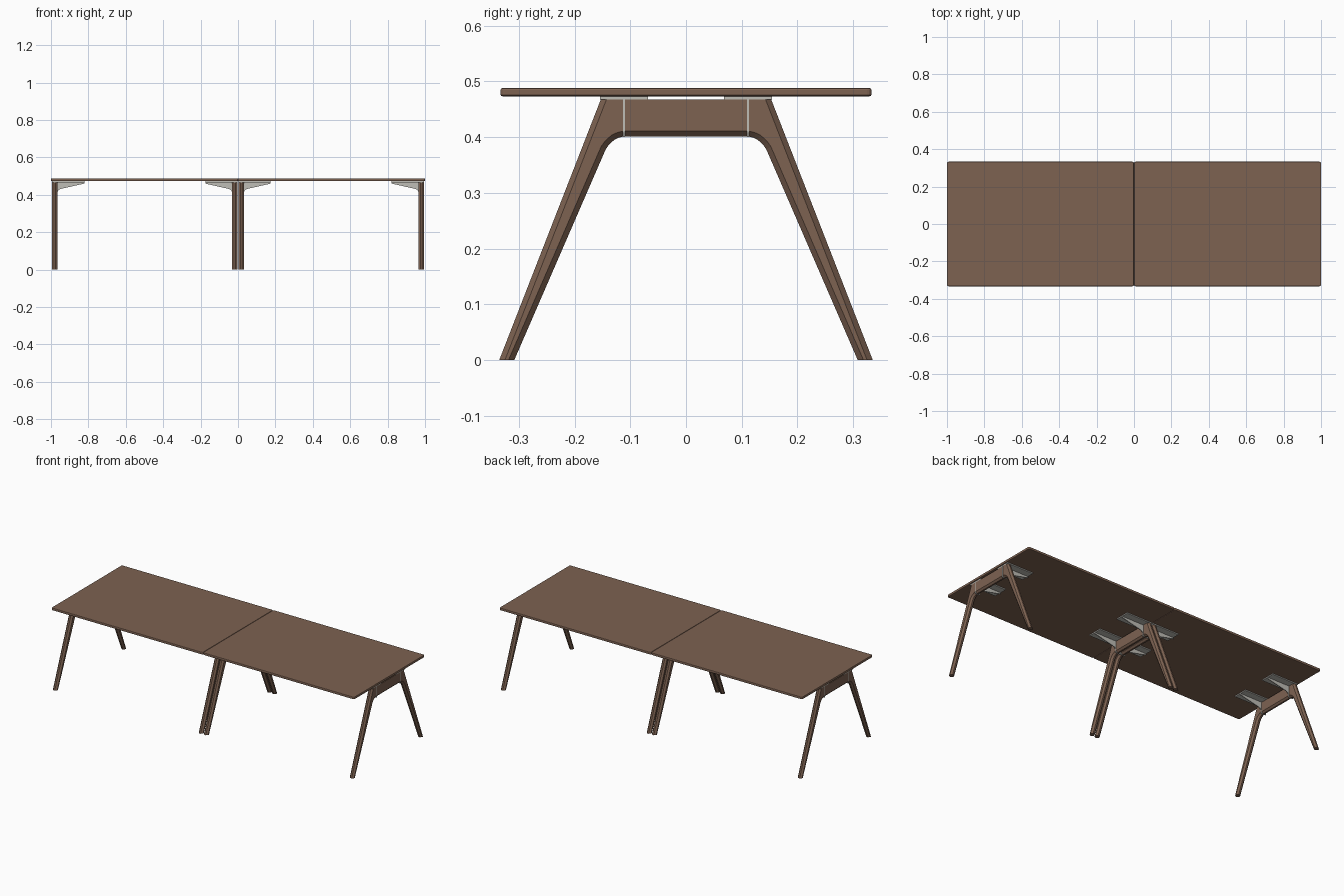
import bpy, bmesh, math

if "Cube" in bpy.data.objects:
    bpy.data.objects.remove(bpy.data.objects["Cube"])


def material(name, col):
    m = bpy.data.materials.new(name)
    m.diffuse_color = (*col, 1)
    m.use_nodes = True
    m.node_tree.nodes["Principled BSDF"].inputs["Base Color"].default_value = m.diffuse_color
    return m


WOOD = material("brown wood", (0.205, 0.122, 0.083))
METAL = material("light grey metal", (0.52, 0.51, 0.47))


def prism(bm, pts, axis, a, b):
    """Extrude a 2D outline along an axis from a to b."""
    put = {"x": lambda u, v, t: (t, u, v),
           "y": lambda u, v, t: (u, t, v),
           "z": lambda u, v, t: (u, v, t)}[axis]
    lo = [bm.verts.new(put(u, v, a)) for u, v in pts]
    hi = [bm.verts.new(put(u, v, b)) for u, v in pts]
    bm.faces.new(lo)
    bm.faces.new(hi[::-1])
    n = len(pts)
    for i in range(n):
        j = (i + 1) % n
        bm.faces.new((lo[i], lo[j], hi[j], hi[i]))
    bmesh.ops.recalc_face_normals(bm, faces=bm.faces[:])


def finish(bm, name, mat):
    me = bpy.data.meshes.new(name)
    bmesh.ops.recalc_face_normals(bm, faces=bm.faces[:])
    bm.to_mesh(me)
    bm.free()
    ob = bpy.data.objects.new(name, me)
    me.materials.append(mat)
    bpy.context.collection.objects.link(ob)
    return ob


def table_top(name, x0, x1):
    # slab with rounded corners and softened edges
    r, w = 0.008, 0.333
    pts = []
    for cx, cy, a0 in ((x1 - r, w - r, 0), (x0 + r, w - r, 90),
                       (x0 + r, r - w, 180), (x1 - r, r - w, 270)):
        for k in range(5):
            a = math.radians(a0 + 22.5 * k)
            pts.append((cx + r * math.cos(a), cy + r * math.sin(a)))
    bm = bmesh.new()
    prism(bm, pts, "z", 0.473, 0.488)
    rim = [e for e in bm.edges if abs(e.verts[0].co.z - e.verts[1].co.z) < 1e-5]
    bmesh.ops.bevel(bm, geom=rim, offset=0.004, segments=2, profile=0.5,
                    affect="EDGES")
    finish(bm, name, WOOD)


def leg_frame(name, x0, x1):
    # splayed legs and crossbar in one outline, arched inner corners
    p0, p1, p2 = (0.144, 0.378), (0.130, 0.401), (0.108, 0.401)
    arc = []
    for k in range(7):
        t = k / 6
        arc.append(tuple((1 - t) ** 2 * a + 2 * t * (1 - t) * b + t * t * c
                         for a, b, c in zip(p0, p1, p2)))
    half = [(0.153, 0.467), (0.335, 0.0), (0.308, 0.0)] + arc
    pts = half + [(-u, v) for u, v in half[::-1]]
    bm = bmesh.new()
    prism(bm, pts, "x", x0, x1)
    # chamfer the long edges, leaving feet and crossbar top square
    edges = []
    for e in bm.edges:
        a, b = e.verts[0].co, e.verts[1].co
        if abs(a.x - b.x) > 1e-5:
            continue
        if abs(a.z - b.z) < 1e-5 and (a.z < 0.01 or a.z > 0.46):
            continue
        edges.append(e)
    bmesh.ops.bevel(bm, geom=edges, offset=0.0095, segments=1, affect="EDGES",
                    clamp_overlap=True)
    finish(bm, name, WOOD)


def bracket(name, x_out, s, y):
    # plate under the top plus a tapered rib slotted through the crossbar
    X = lambda d: x_out + s * d
    bm = bmesh.new()
    a, b = sorted((y - 0.043, y + 0.043))
    prism(bm, [(X(0), 0.467), (X(0.172), 0.467), (X(0.172), 0.4735), (X(0), 0.4735)],
          "y", a, b)
    rib = [(-0.0008, 0.470), (-0.0008, 0.4), (0.0285, 0.4), (0.029, 0.414),
           (0.032, 0.422), (0.038, 0.428), (0.048, 0.432),
           (0.172, 0.460), (0.172, 0.470)]
    prism(bm, [(X(d), z) for d, z in rib], "y", y - 0.002, y + 0.002)
    finish(bm, name, METAL)


# two tables pushed together end to end
for side, s in (("left", -1), ("right", 1)):
    table_top(side + "_table_top", *sorted((s * 0.0005, s * 1.0)))
    for place, outer, d in (("outer", s * 0.994, -s), ("inner", s * 0.003, s)):
        leg_frame(f"{side}_{place}_leg_frame", *sorted((outer, outer + d * 0.028)))
        for tag, y in (("front", -0.111), ("back", 0.111)):
            bracket(f"{side}_{place}_{tag}_bracket", outer, d, y)
